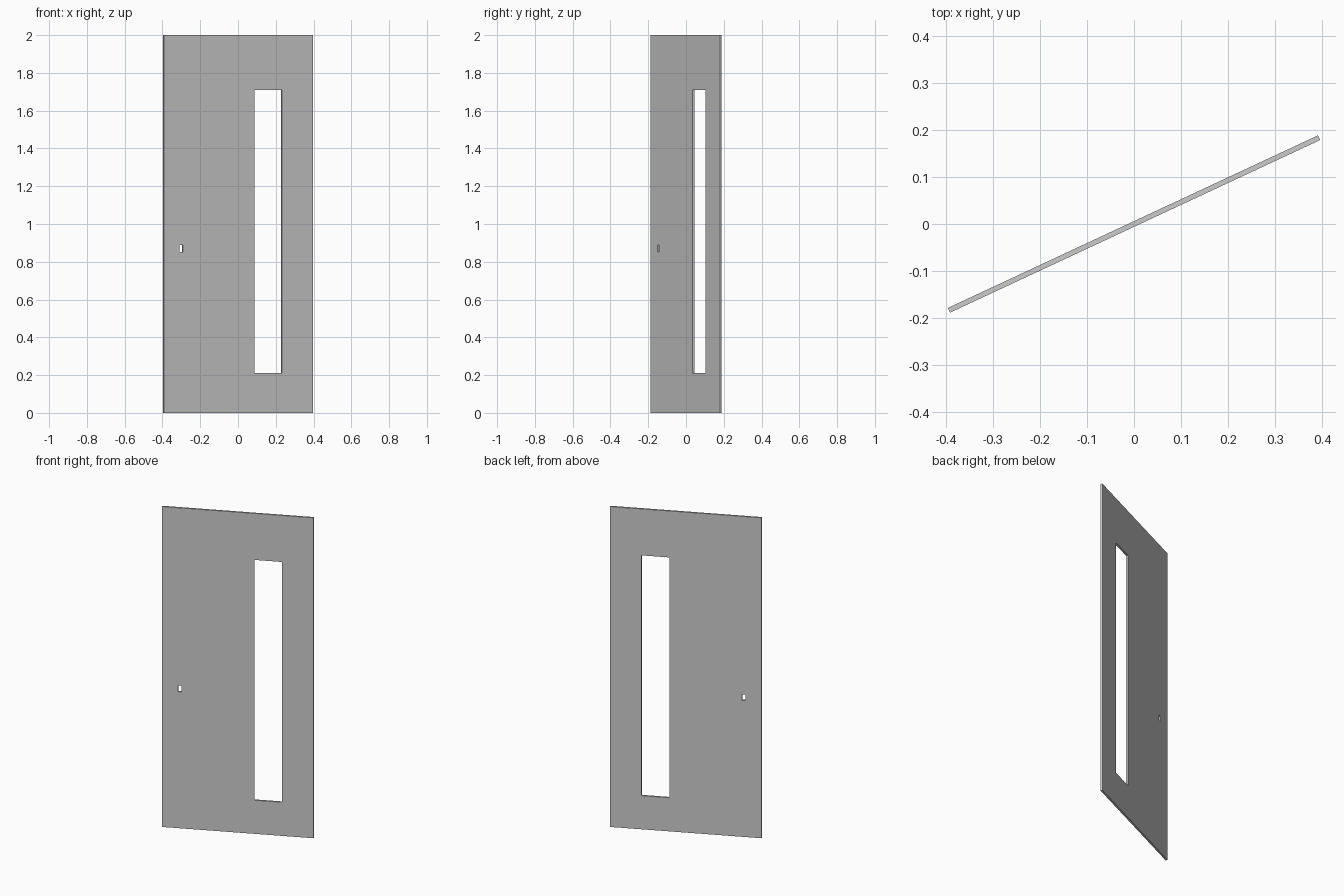
import bpy
from math import radians, cos, sin

if "Cube" in bpy.data.objects:
    bpy.data.objects.remove(bpy.data.objects["Cube"])

ANGLE = radians(25)      # the leaf stands partly open
THICK = 0.011


def box(name, u, z, thick):
    """Box spanning u along the leaf and z in height, turned by the leaf angle."""
    mid = (u[0] + u[1]) / 2
    bpy.ops.mesh.primitive_cube_add(
        size=1, location=(mid * cos(ANGLE), mid * sin(ANGLE), (z[0] + z[1]) / 2),
        rotation=(0, 0, ANGLE))
    ob = bpy.context.object
    ob.name = name
    ob.scale = (u[1] - u[0], thick, z[1] - z[0])
    bpy.ops.object.transform_apply(location=False, rotation=False, scale=True)
    return ob


# Door leaf
door = box("door_leaf", (-0.435, 0.435), (0, 2), THICK)

# Tall window opening and small lock slot, cut right through
cutters = [box("window_cutter", (0.095, 0.255), (0.21, 1.71), 0.1),
           box("lock_cutter", (-0.343, -0.324), (0.852, 0.89), 0.1)]
for cutter in cutters:
    mod = door.modifiers.new(cutter.name, 'BOOLEAN')
    mod.operation = 'DIFFERENCE'
    mod.solver = 'EXACT'
    mod.object = cutter
    bpy.context.view_layer.objects.active = door
    bpy.ops.object.modifier_apply(modifier=mod.name)

# Cutters are no longer needed
for cutter in cutters:
    bpy.data.objects.remove(cutter, do_unlink=True)
